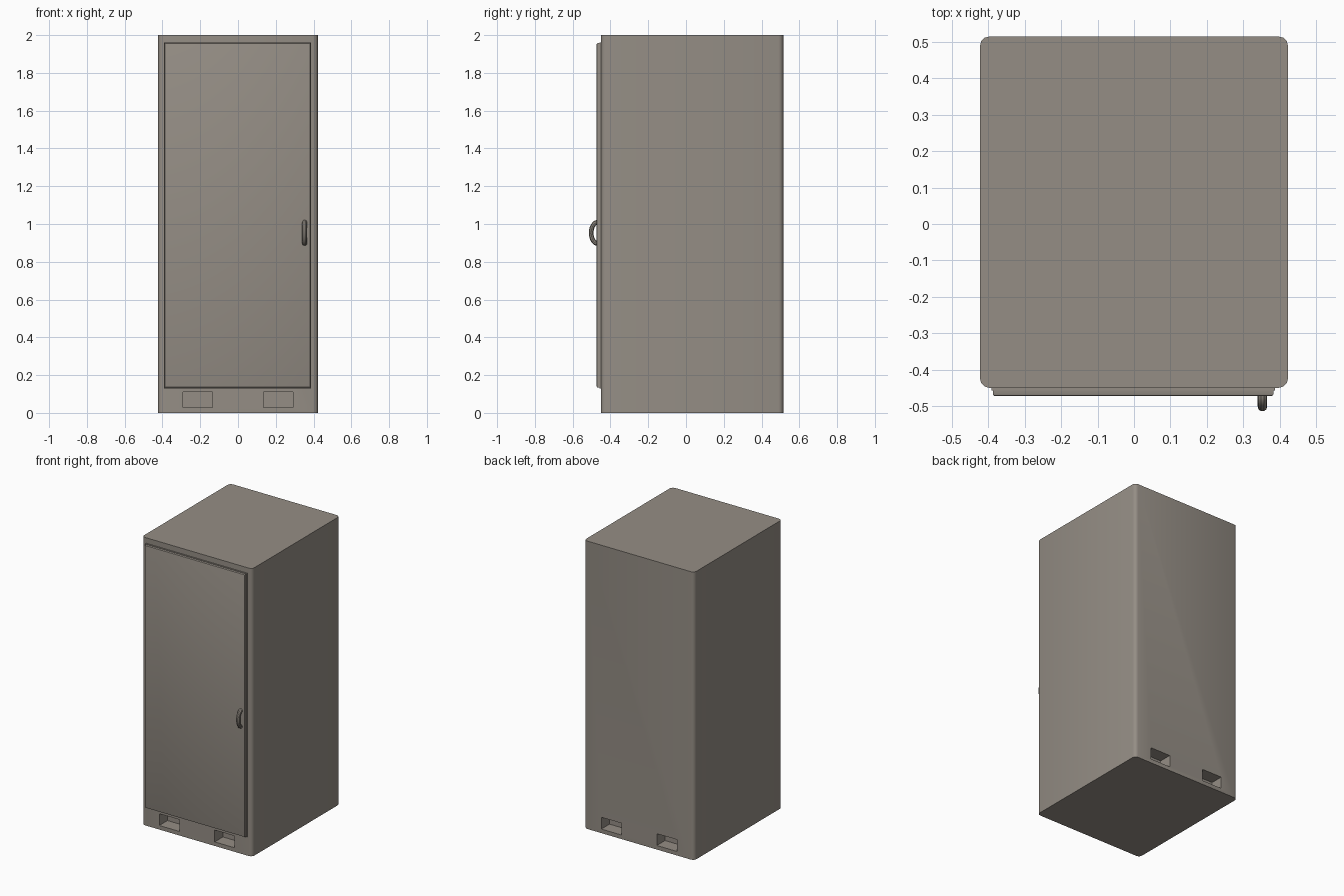
import bpy, bmesh, math

if "Cube" in bpy.data.objects:
    bpy.data.objects.remove(bpy.data.objects["Cube"])

# One flat colour for the whole cabinet
paint = bpy.data.materials.new("warm_grey_paint")
paint.diffuse_color = (0.30, 0.27, 0.235, 1)
paint.use_nodes = True
paint.node_tree.nodes["Principled BSDF"].inputs["Base Color"].default_value = paint.diffuse_color


def box(name, lo, hi, radius=0.0, pick=None, segments=3):
    """Box between two corners; edges chosen by pick(edge) are bevelled."""
    bm = bmesh.new()
    bmesh.ops.create_cube(bm, size=1)
    for v in bm.verts:
        v.co = [lo[i] + (v.co[i] + 0.5) * (hi[i] - lo[i]) for i in range(3)]
    if radius:
        edges = [e for e in bm.edges if pick(e)]
        bmesh.ops.bevel(bm, geom=edges, offset=radius, segments=segments,
                        profile=0.5, affect='EDGES')
    bmesh.ops.recalc_face_normals(bm, faces=bm.faces)
    me = bpy.data.meshes.new(name)
    bm.to_mesh(me)
    bm.free()
    ob = bpy.data.objects.new(name, me)
    bpy.context.collection.objects.link(ob)
    me.materials.append(paint)
    return ob


def activate(ob):
    bpy.ops.object.select_all(action='DESELECT')
    ob.select_set(True)
    bpy.context.view_layer.objects.active = ob


def smooth(ob):
    activate(ob)
    bpy.ops.object.shade_smooth_by_angle(angle=math.radians(35))


def vertical(e):
    return abs(e.verts[0].co.z - e.verts[1].co.z) > 0.1


# Cabinet body with rounded upright corners
FRONT, BACK = -0.45, 0.515
body = box("cabinet_body", (-0.423, FRONT, 0), (0.423, BACK, 2.0), 0.025, vertical)

# Forklift pockets, two at the front and two at the back of the plinth
for x in (-0.213, 0.213):
    for y0, y1 in ((FRONT - 0.05, FRONT + 0.09), (BACK - 0.09, BACK + 0.05)):
        cutter = box("pocket_cutter", (x - 0.077, y0, 0.028), (x + 0.077, y1, 0.11))
        cutter.hide_render = True
        mod = body.modifiers.new("pocket", 'BOOLEAN')
        mod.operation = 'DIFFERENCE'
        mod.solver = 'EXACT'
        mod.object = cutter
        activate(body)
        bpy.ops.object.modifier_apply(modifier=mod.name)
        bpy.data.objects.remove(cutter, do_unlink=True)
smooth(body)

# Door: thin gasket flange and a panel with softened front edges
box("door_gasket", (-0.392, FRONT - 0.008, 0.13), (0.387, FRONT + 0.005, 1.962))
door = box("door_panel", (-0.388, -0.473, 0.134), (0.383, FRONT, 1.958), 0.006,
           lambda e: all(v.co.y < -0.46 for v in e.verts), 2)
smooth(door)

# Bow-shaped door handle: a half ellipse swept with a round section
curve = bpy.data.curves.new("door_handle", 'CURVE')
curve.dimensions = '3D'
curve.bevel_depth = 0.013
curve.bevel_resolution = 3
curve.use_fill_caps = True
spline = curve.splines.new('POLY')
STEPS = 16
spline.points.add(STEPS)
for i, p in enumerate(spline.points):
    a = math.pi * i / STEPS
    p.co = (0.353, -0.468 - 0.034 * math.sin(a), 0.953 - 0.056 * math.cos(a), 1)
handle = bpy.data.objects.new("door_handle", curve)
bpy.context.collection.objects.link(handle)
curve.materials.append(paint)
activate(handle)
bpy.ops.object.convert(target='MESH')
smooth(bpy.context.object)
